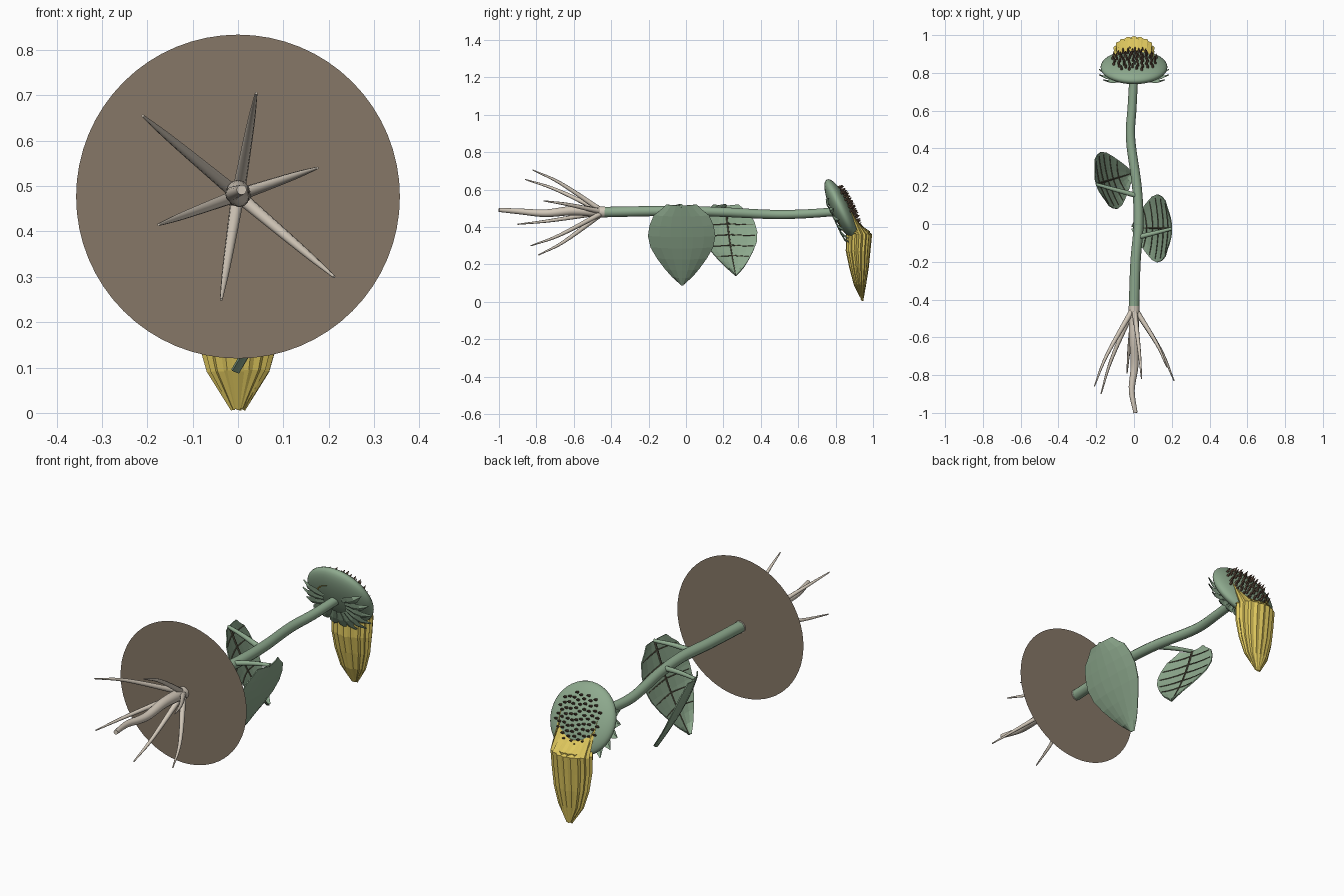
import bpy, bmesh, math, random
from mathutils import Vector, Matrix

random.seed(4)
if "Cube" in bpy.data.objects:
    bpy.data.objects.remove(bpy.data.objects["Cube"])


def material(name, rgb):
    m = bpy.data.materials.new(name)
    m.use_nodes = True
    m.diffuse_color = (*rgb, 1)
    m.node_tree.nodes["Principled BSDF"].inputs["Base Color"].default_value = (*rgb, 1)
    return m


GREEN = material("sage green", (0.27, 0.40, 0.27))
SOIL = material("soil brown", (0.24, 0.185, 0.135))
ROOT = material("root beige", (0.64, 0.57, 0.48))
YELLOW = material("petal yellow", (0.73, 0.57, 0.11))
SEED = material("seed brown", (0.14, 0.085, 0.055))
VEIN = material("vein brown", (0.11, 0.10, 0.065))


def finish(name, bm, mat, smooth=False):
    bmesh.ops.recalc_face_normals(bm, faces=bm.faces)
    me = bpy.data.meshes.new(name)
    bm.to_mesh(me)
    bm.free()
    me.materials.append(mat)
    for p in me.polygons:
        p.use_smooth = smooth
    ob = bpy.data.objects.new(name, me)
    bpy.context.collection.objects.link(ob)
    return ob


def tube(bm, pts, radii, sides=10):
    """Sweep a ring along points, capped at both ends."""
    pts = [Vector(p) for p in pts]
    rings = []
    for i, p in enumerate(pts):
        d = pts[min(i + 1, len(pts) - 1)] - pts[max(i - 1, 0)]
        q = d.to_track_quat('Z', 'Y')
        rings.append([bm.verts.new(p + q @ Vector((math.cos(a), math.sin(a), 0)) * radii[i])
                      for a in (math.tau * k / sides for k in range(sides))])
    for a, b in zip(rings, rings[1:]):
        for k in range(sides):
            bm.faces.new((a[k], a[(k + 1) % sides], b[(k + 1) % sides], b[k]))
    bm.faces.new(rings[0])
    bm.faces.new(rings[-1])


def strip(bm, rows):
    """Skin a grid of points."""
    vs = [[bm.verts.new(p) for p in r] for r in rows]
    for a, b in zip(vs, vs[1:]):
        for k in range(len(a) - 1):
            bm.faces.new((a[k], a[k + 1], b[k + 1], b[k]))


def smooth_path(pts, steps=6):
    """Catmull-Rom interpolation."""
    p = [Vector(q) for q in pts]
    p = [2 * p[0] - p[1]] + p + [2 * p[-1] - p[-2]]
    out = []
    for a, b, c, d in zip(p, p[1:], p[2:], p[3:]):
        for s in range(steps):
            t = s / steps
            out.append(0.5 * (2 * b + (c - a) * t + (2 * a - 5 * b + 4 * c - d) * t ** 2
                              + (3 * b - a - 3 * c + d) * t ** 3))
    return out + [p[-2]]


def taper(n, a, b):
    return [a + (b - a) * i / (n - 1) for i in range(n)]


def add_tube(name, pts, r0, r1, mat, sides=12):
    bm = bmesh.new()
    path = smooth_path(pts)
    tube(bm, path, taper(len(path), r0, r1), sides)
    ob = finish(name, bm, mat, True)
    bpy.ops.object.select_all(action='DESELECT')
    ob.select_set(True)
    bpy.context.view_layer.objects.active = ob
    bpy.ops.object.shade_smooth_by_angle(angle=math.radians(50))


# Soil disc
bm = bmesh.new()
bmesh.ops.create_circle(bm, cap_ends=True, segments=64, radius=0.357,
                        matrix=Matrix.Translation((0, -0.44, 0.477)) @ Matrix.Rotation(math.pi / 2, 4, 'X'))
finish("soil_disc", bm, SOIL)

# Stem and roots
add_tube("stem", [(0, -0.445, 0.48), (0.008, -0.2, 0.485), (0.024, 0, 0.487), (0.015, 0.2, 0.48),
                  (-0.018, 0.45, 0.468), (-0.01, 0.62, 0.47), (0, 0.8, 0.482)], 0.028, 0.023, GREEN)
add_tube("tap_root", [(0, -0.435, 0.48), (0, -0.6, 0.488), (0.003, -0.75, 0.474),
                      (-0.012, -0.88, 0.483), (0.008, -1, 0.492)], 0.03, 0.011, ROOT)
for i, (x, y, z) in enumerate([(-0.21, -0.86, 0.655), (0.04, -0.82, 0.705), (0.175, -0.76, 0.54),
                               (0.212, -0.83, 0.30), (-0.037, -0.79, 0.25), (-0.175, -0.9, 0.415)]):
    start = Vector((0, -0.44, 0.48))
    end = Vector((x, y, z))
    mid = start.lerp(end, 0.68)
    mid.y = start.y + (y - start.y) * 0.6
    add_tube(f"side_root_{i}", [start, mid, end], 0.015, 0.003, ROOT, 8)

# Leaves: half width along the length, hung from a stalk
PROFILE = [(0, 0.45), (0.06, 0.6), (0.13, 0.82), (0.25, 0.95), (0.38, 1), (0.52, 0.93),
           (0.66, 0.74), (0.8, 0.5), (0.9, 0.3), (1, 0.04)]


def half_width(t):
    for (a, u), (b, v) in zip(PROFILE, PROFILE[1:]):
        if t <= b:
            return u + (v - u) * (t - a) / (b - a)
    return PROFILE[-1][1]


def leaf(name, base, tip, across, inward, stalk):
    base, tip, across = Vector(base), Vector(tip), Vector(across)
    n = across.cross(tip - base).normalized()
    if n.x * inward < 0:
        n = -n

    def at(t, s):
        return base.lerp(tip, t) + across * half_width(t) * s - n * 0.015 * (math.sin(math.pi * t) - s * s)

    bm = bmesh.new()
    strip(bm, [[at(t, s / 3) for s in range(-3, 4)] for t, _ in PROFILE])
    ob = finish(name, bm, GREEN)
    sol = ob.modifiers.new("thickness", 'SOLIDIFY')
    sol.thickness = 0.005
    sol.offset = 0
    bm = bmesh.new()
    lift = n * 0.004
    tube(bm, [at(k / 8, 0) + lift for k in range(9)], taper(9, 0.006, 0.002), 6)
    for k in range(5):
        t = 0.1 + 0.15 * k
        for side in (-1, 1):
            tube(bm, [at(t + 0.03 * s, side * s * 0.92) + lift for s in (0, 0.33, 0.66, 1)],
                 taper(4, 0.0035, 0.002), 5)
    finish(name + "_veins", bm, VEIN)
    add_tube(name + "_stalk", [stalk, Vector(stalk).lerp(base, 0.5) + Vector((0, 0, 0.004)), base],
             0.014, 0.009, GREEN, 8)


leaf("left_leaf", (0.2, -0.025, 0.515), (0.0, -0.02, 0.088), (0, 0.18, 0), -1, (0.02, -0.07, 0.495))
leaf("right_leaf", (-0.2, 0.21, 0.515), (-0.02, 0.265, 0.14), (-0.045, 0.15, 0), 1, (0.015, 0.15, 0.49))

# Flower head: local z faces out, local y points down the face
NORMAL = Vector((0, 0.9, 0.436)).normalized()
DOWN = Vector((0, NORMAL.z, -NORMAL.y))
CENTRE = Vector((0, 0.83, 0.495))
HEAD = Matrix.Translation(CENTRE) @ Matrix((Vector((1, 0, 0)), DOWN, NORMAL)).transposed().to_4x4()
RIM, DEPTH = 0.177, 0.052


def on_head(phi, r, side=1, lift=0.0):
    z = DEPTH * math.sqrt(max(0, 1 - (r / RIM) ** 2))
    return HEAD @ Vector((r * math.sin(phi), r * math.cos(phi), side * (z + lift)))


bm = bmesh.new()
bmesh.ops.create_uvsphere(bm, u_segments=40, v_segments=20, radius=1,
                          matrix=HEAD @ Matrix.Diagonal((RIM, RIM, DEPTH, 1)))
finish("flower_head", bm, GREEN, True)

# Seeds in a spiral
bm = bmesh.new()
for i in range(70):
    phi, r = i * math.radians(137.5), 0.125 * math.sqrt((i + 0.5) / 70)
    tube(bm, [on_head(phi, r, 1, h) for h in (-0.006, 0.01, 0.026)], (0.007, 0.006, 0.001), 6)
finish("seeds", bm, SEED)

# Sepals drooping behind the head
bm = bmesh.new()
for i in range(13):
    phi = math.radians(-120 + 20 * i)
    side = Vector((math.cos(phi), 0, 0)) - DOWN * math.sin(phi)
    rows = []
    for r, w, h in ((0.06, 0.012, 0.003), (0.11, 0.027, 0.012), (0.15, 0.02, 0.02), (0.188, 0.001, 0.026)):
        c = on_head(phi, r, -1, h) - Vector((0, 0, 0.1 * (r - 0.06)))
        rows.append([c - side * w, c - NORMAL * 0.006, c + side * w])
    strip(bm, rows)
finish("sepals", bm, GREEN)

# Wilted petals gathered into a hanging bundle: height, centre y, half sizes
SECTIONS = [(0.36, 0.925, 0.11, 0.07), (0.27, 0.92, 0.107, 0.066), (0.18, 0.925, 0.096, 0.052),
            (0.09, 0.93, 0.07, 0.033), (0.005, 0.943, 0.016, 0.005)]


def petal(bm, theta, scale, width):
    front = math.cos(theta) > -0.05
    phi = theta if front else math.pi - theta
    spread = phi if front else phi * 0.7
    rows = []
    top = [on_head(spread + d, 0.105, 1 if front else -1, 0.002) for d in (-width * 0.5, 0, width * 0.5)]
    rows.append(top if front else top[::-1])
    drop = random.uniform(0, 0.02)
    for z, cy, hx, hy in SECTIONS:
        row = []
        for d, k in ((-width, 0.9), (0, 1), (width, 0.9)):
            a = theta + d
            row.append(Vector((hx * scale * k * math.sin(a), cy + hy * scale * k * math.cos(a),
                               z + drop * (1 if scale < 1 else 0.3))))
        rows.append(row)
    strip(bm, rows)


bm = bmesh.new()
for scale, count, shift in ((1, 18, 0), (0.86, 16, 0.5), (0.72, 12, 0)):
    for i in range(count):
        theta = math.tau * (i + shift) / count
        if theta > math.pi:
            theta -= math.tau
        petal(bm, theta, scale, math.pi / count * 1.25)
petals = finish("petals", bm, YELLOW)
